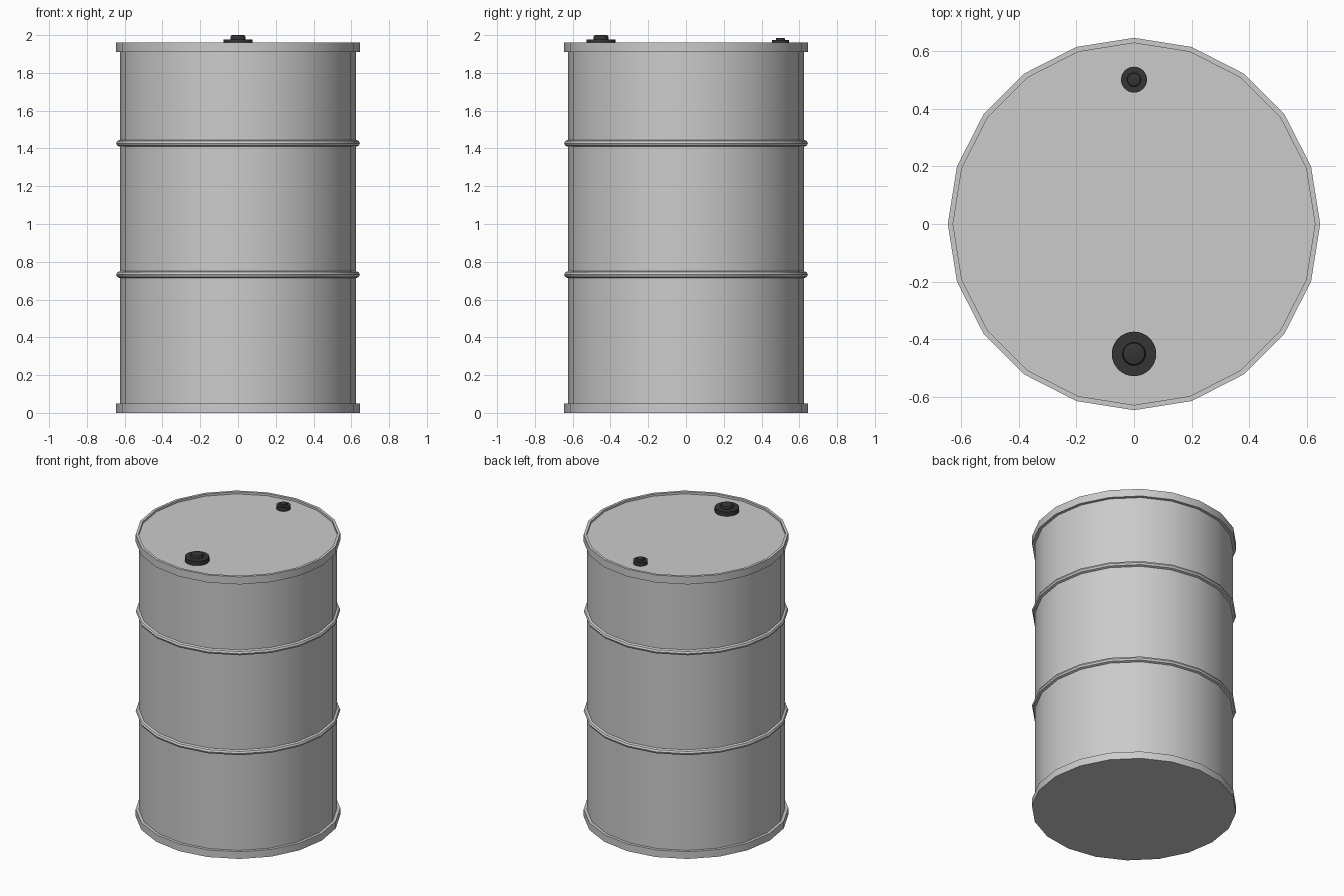
import bpy, bmesh, math

if "Cube" in bpy.data.objects:
    bpy.data.objects.remove(bpy.data.objects["Cube"])


def lathe(name, profile, sides, loc=(0, 0, 0), closed=False, mat=None):
    """Spin an (r, z) profile round z; r = 0 points become poles."""
    bm = bmesh.new()
    rings = []
    for r, z in profile:
        if r == 0:
            rings.append([bm.verts.new((0, 0, z))] * sides)
        else:
            rings.append([bm.verts.new((r * math.cos(2 * math.pi * i / sides),
                                        r * math.sin(2 * math.pi * i / sides), z))
                          for i in range(sides)])
    pairs = list(zip(rings, rings[1:]))
    if closed:
        pairs.append((rings[-1], rings[0]))
    for a, b in pairs:
        for i in range(sides):
            j = (i + 1) % sides
            corners = list(dict.fromkeys([a[i], a[j], b[j], b[i]]))
            bm.faces.new(corners)
    bmesh.ops.recalc_face_normals(bm, faces=bm.faces)
    mesh = bpy.data.meshes.new(name)
    bm.to_mesh(mesh)
    bm.free()
    ob = bpy.data.objects.new(name, mesh)
    ob.location = loc
    bpy.context.collection.objects.link(ob)
    if mat:
        mesh.materials.append(mat)
    bpy.ops.object.select_all(action='DESELECT')
    ob.select_set(True)
    bpy.context.view_layer.objects.active = ob
    bpy.ops.object.shade_smooth_by_angle(angle=math.radians(30))
    return ob


dark = bpy.data.materials.new("dark_cap")
dark.diffuse_color = (0.035, 0.035, 0.035, 1)
dark.use_nodes = True
dark.node_tree.nodes["Principled BSDF"].inputs["Base Color"].default_value = dark.diffuse_color

SIDES, R, RIM, TOP, LID = 20, 0.625, 0.645, 1.962, 1.947

# Drum shell with both rims and a slightly recessed lid
lathe("drum_body", [(0, 0), (RIM, 0), (RIM, 0.05), (R, 0.05),
                    (R, TOP - 0.052), (RIM, TOP - 0.052), (RIM, TOP),
                    (R + 0.002, TOP), (R + 0.002, LID), (0, LID)], SIDES)

# Two rolling hoops
for name, z in (("lower_hoop", 0.732), ("upper_hoop", 1.427)):
    hoop = [(R + 0.02 * math.cos(math.radians(a)), z + 0.018 * math.sin(math.radians(a)))
            for a in range(0, 360, 45)]
    lathe(name, hoop, SIDES, closed=True)


# Filler caps: flange with a rounded knob
def cap(name, y, flange_r, flange_top, knob_r, knob_top):
    b = knob_r * 0.25
    lathe(name, [(0, LID), (flange_r, LID), (flange_r, flange_top), (knob_r, flange_top),
                 (knob_r, knob_top - b), (knob_r - 0.3 * b, knob_top - 0.3 * b),
                 (knob_r - b, knob_top), (0, knob_top)],
          32, (0, y, 0), mat=dark)


cap("large_cap", -0.45, 0.077, 1.977, 0.04, 2.0)
cap("small_cap", 0.50, 0.045, 1.973, 0.024, 1.986)
